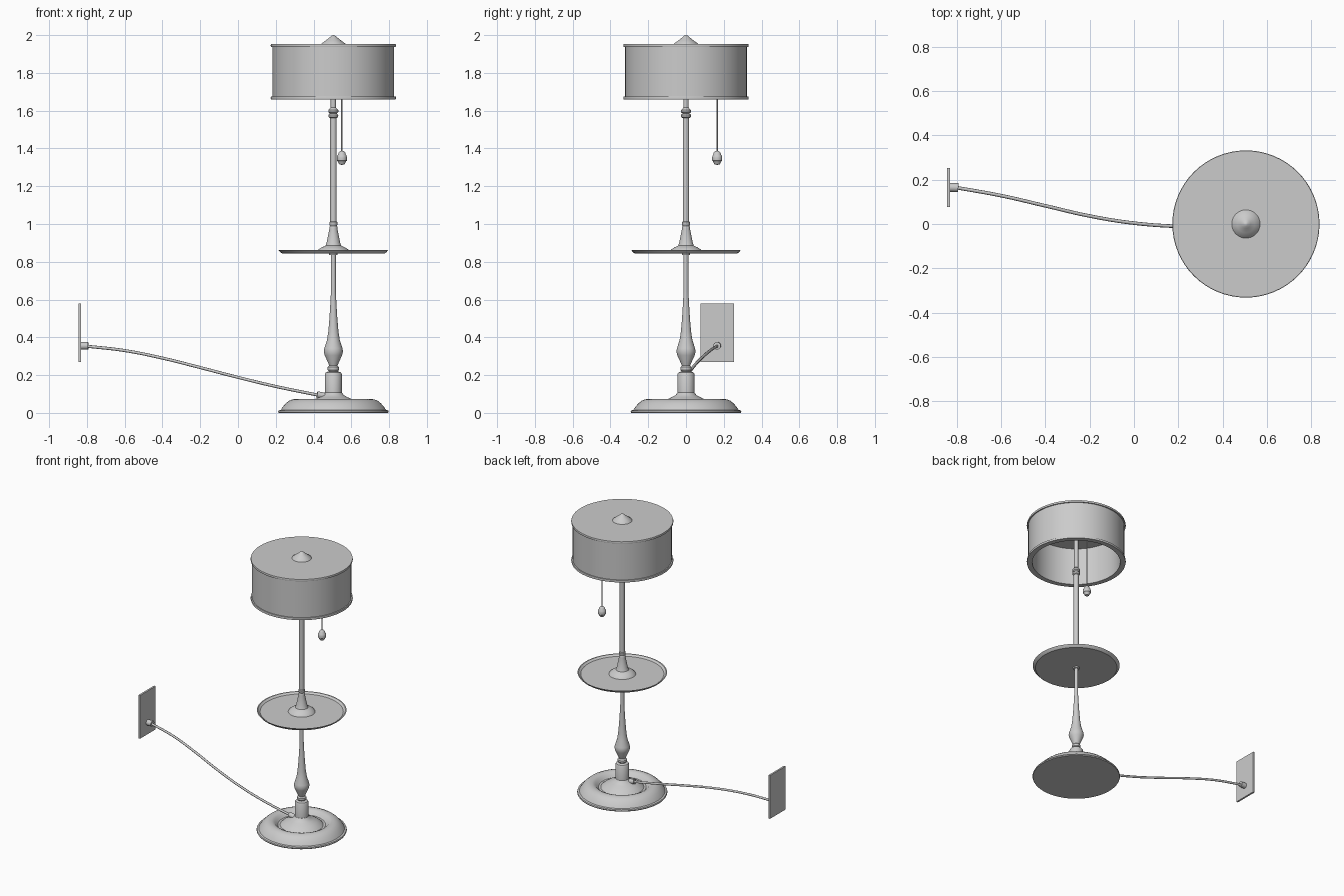
import bpy, math
from mathutils import Vector

if "Cube" in bpy.data.objects:
    bpy.data.objects.remove(bpy.data.objects["Cube"], do_unlink=True)

GREY = (0.6, 0.6, 0.6, 1)
grey = bpy.data.materials.new("plain grey")
grey.use_nodes = True
grey.diffuse_color = GREY
grey.node_tree.nodes["Principled BSDF"].inputs["Base Color"].default_value = GREY

LAMP_X = 0.505


def finish(obj, name, angle=35):
    obj.name = name
    obj.data.materials.append(grey)
    bpy.ops.object.select_all(action="DESELECT")
    obj.select_set(True)
    bpy.context.view_layer.objects.active = obj
    bpy.ops.object.shade_smooth_by_angle(angle=math.radians(angle))
    return obj


def lathe(name, profile, x=LAMP_X, y=0, sides=48):
    """Spin (radius, height) points about a vertical axis."""
    verts, faces, rings = [], [], []
    for r, z in profile:
        if r == 0:
            rings.append([len(verts)] * sides)
            verts.append((0, 0, z))
        else:
            rings.append(list(range(len(verts), len(verts) + sides)))
            for i in range(sides):
                a = math.tau * i / sides
                verts.append((r * math.cos(a), r * math.sin(a), z))
    for low, high in zip(rings, rings[1:]):
        for i in range(sides):
            j = (i + 1) % sides
            quad = (low[i], low[j], high[j], high[i])
            faces.append(list(dict.fromkeys(quad)))
    mesh = bpy.data.meshes.new(name)
    mesh.from_pydata(verts, [], faces)
    obj = bpy.data.objects.new(name, mesh)
    obj.location = (x, y, 0)
    bpy.context.collection.objects.link(obj)
    return finish(obj, name)


def rod(name, start, end, radius, sides=24):
    """Cylinder between two points."""
    a, b = Vector(start), Vector(end)
    bpy.ops.mesh.primitive_cylinder_add(vertices=sides, radius=radius,
                                        depth=(b - a).length, location=(a + b) / 2)
    obj = bpy.context.object
    obj.rotation_euler = (b - a).to_track_quat("Z", "Y").to_euler()
    return finish(obj, name)


# Round foot with a sunken groove and a raised centre
lathe("base", [(0, 0), (0.29, 0), (0.293, 0.006), (0.29, 0.013), (0.278, 0.016),
               (0.268, 0.032), (0.252, 0.05), (0.235, 0.064), (0.215, 0.072),
               (0.195, 0.073), (0.178, 0.066), (0.165, 0.052), (0.155, 0.042),
               (0.14, 0.042), (0.125, 0.056), (0.1, 0.072), (0.075, 0.083),
               (0.055, 0.094), (0.045, 0.108), (0, 0.108)], sides=64)

# Turned lower column
lathe("lower_column", [(0.045, 0.1), (0.045, 0.205), (0.04, 0.214), (0.024, 0.22),
                       (0.03, 0.228), (0.03, 0.242), (0.022, 0.25), (0.025, 0.258),
                       (0.046, 0.305), (0.051, 0.325), (0.048, 0.342), (0.034, 0.385),
                       (0.027, 0.43), (0.021, 0.5), (0.016, 0.58), (0.013, 0.64),
                       (0.013, 0.835), (0.022, 0.836), (0.022, 0.848)], sides=32)

# Tray with a raised lip
lathe("tray", [(0, 0.845), (0.273, 0.845), (0.28, 0.85), (0.291, 0.863),
               (0.284, 0.863), (0.27, 0.852), (0, 0.852)], sides=64)

# Flared collar, pole and ring mouldings
lathe("upper_column", [(0.088, 0.852), (0.08, 0.864), (0.062, 0.876), (0.042, 0.885),
                       (0.036, 0.9), (0.029, 0.935), (0.021, 0.975), (0.021, 0.985),
                       (0.018, 0.99), (0.021, 0.995), (0.021, 1.01), (0.017, 1.013),
                       (0.017, 1.56), (0.025, 1.566), (0.026, 1.578), (0.018, 1.585),
                       (0.026, 1.592), (0.026, 1.604), (0.018, 1.612),
                       (0.014, 1.616), (0.014, 1.94)], sides=32)

# Drum shade, open below, with banded rims
lathe("shade", [(0, 1.935), (0.295, 1.935), (0.295, 1.66), (0.33, 1.66), (0.332, 1.667),
                (0.33, 1.675), (0.322, 1.675), (0.322, 1.938), (0.33, 1.938),
                (0.332, 1.945), (0.33, 1.952), (0, 1.952)], sides=64)
lathe("finial", [(0.065, 1.95), (0.062, 1.956), (0.04, 1.972), (0.02, 1.988),
                 (0.009, 1.997), (0, 2.0)], sides=32)

# Pull chain and its bob
PULL = (0.55, 0.165)
rod("pull_chain", (*PULL, 1.38), (*PULL, 1.94), 0.004, 8)
lathe("pull_bob", [(0, 1.313), (0.013, 1.315), (0.02, 1.326), (0.022, 1.332),
                   (0.026, 1.335), (0.027, 1.35), (0.025, 1.362), (0.02, 1.368),
                   (0.018, 1.378), (0.01, 1.386), (0, 1.388)], *PULL, sides=20)

# Wall plate and plug
bpy.ops.mesh.primitive_cube_add(size=1, location=(-0.837, 0.165, 0.425))
plate = bpy.context.object
plate.scale = (0.013, 0.176, 0.31)
finish(plate, "wall_plate")
rod("plug", (-0.832, 0.165, 0.355), (-0.793, 0.164, 0.355), 0.02)

# Power cord sweeping down to the base
path = [(-0.8, 0.164, 0.353), (-0.6, 0.128, 0.33), (-0.4, 0.082, 0.29), (-0.2, 0.036, 0.24),
        (0, 0.004, 0.188), (0.2, -0.011, 0.14), (0.43, -0.016, 0.093)]
curve = bpy.data.curves.new("power_cord", "CURVE")
curve.dimensions = "3D"
curve.bevel_depth = 0.008
curve.bevel_resolution = 2
curve.use_fill_caps = True
spline = curve.splines.new("BEZIER")
spline.bezier_points.add(len(path) - 1)
for point, co in zip(spline.bezier_points, path):
    point.co = co
    point.handle_left_type = point.handle_right_type = "AUTO"
cord = bpy.data.objects.new("power_cord", curve)
bpy.context.collection.objects.link(cord)
bpy.context.view_layer.objects.active = cord
bpy.ops.object.select_all(action="DESELECT")
cord.select_set(True)
bpy.ops.object.convert(target="MESH")
finish(bpy.context.object, "power_cord", 50)
rod("cord_socket", (0.418, -0.016, 0.098), (0.465, -0.012, 0.088), 0.017)
